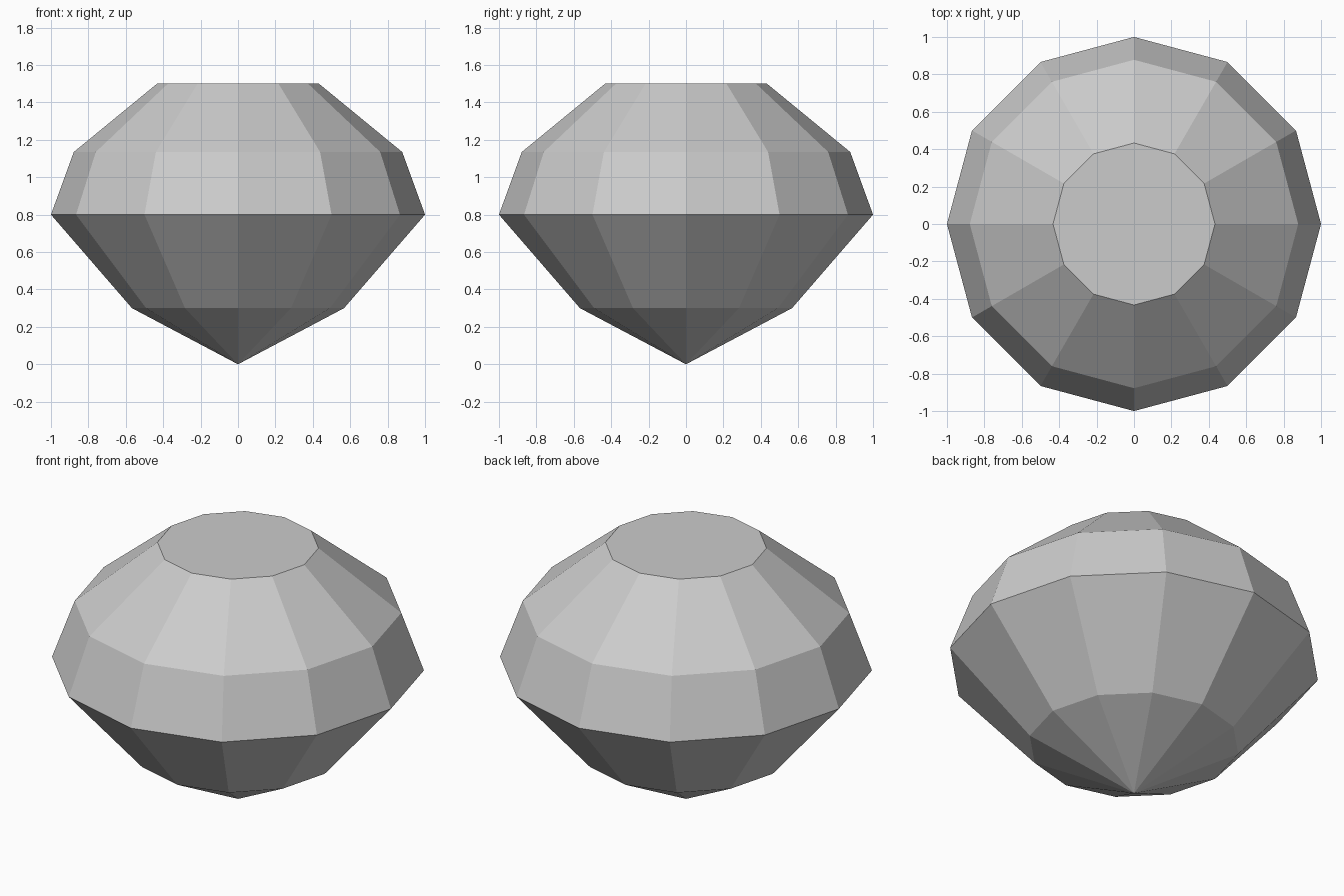
import bpy, bmesh, math

if "Cube" in bpy.data.objects:
    bpy.data.objects.remove(bpy.data.objects["Cube"])

SIDES = 12
# (radius, height) rings: lower pavilion, girdle, upper girdle, table
RINGS = [(0.567, 0.30), (1.0, 0.80), (0.878, 1.135), (0.433, 1.50)]

mat = bpy.data.materials.new("pale grey")
mat.diffuse_color = (0.6, 0.6, 0.6, 1)
mat.use_nodes = True
mat.node_tree.nodes["Principled BSDF"].inputs["Base Color"].default_value = mat.diffuse_color

bm = bmesh.new()
# pointed tip and the stacked rings
tip = bm.verts.new((0, 0, 0))
rings = []
for r, z in RINGS:
    rings.append([bm.verts.new((r * math.cos(2 * math.pi * i / SIDES),
                                r * math.sin(2 * math.pi * i / SIDES), z))
                  for i in range(SIDES)])

# facets
for i in range(SIDES):
    j = (i + 1) % SIDES
    bm.faces.new((tip, rings[0][j], rings[0][i]))
    for lo, hi in zip(rings, rings[1:]):
        bm.faces.new((lo[i], lo[j], hi[j], hi[i]))
# flat table on top
bm.faces.new(rings[-1])
bmesh.ops.recalc_face_normals(bm, faces=bm.faces)

mesh = bpy.data.meshes.new("gem")
bm.to_mesh(mesh)
bm.free()
mesh.materials.append(mat)
gem = bpy.data.objects.new("gem", mesh)
bpy.context.collection.objects.link(gem)
